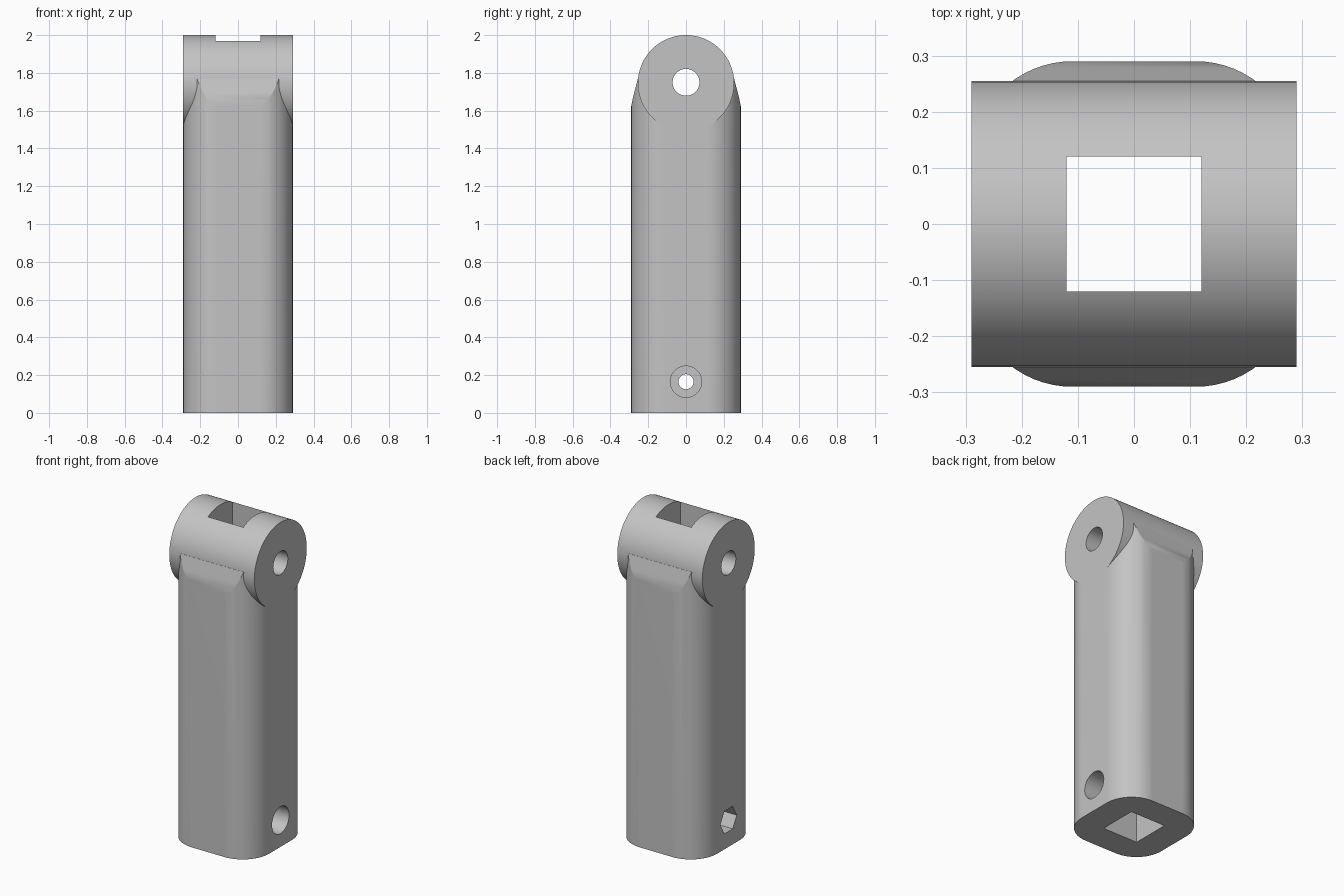
import bpy
import bmesh
from math import cos, sin, pi, radians
from mathutils import Vector

cube = bpy.data.objects.get("Cube")
if cube:
    bpy.data.objects.remove(cube, do_unlink=True)

HALF = 0.29          # half width of the shaft
PIVOT_Z = 1.745      # height of the head axis
HEAD_R = 0.255
SCREW_Z = 0.165      # height of the lower screw

grey = bpy.data.materials.new("plain_grey")
grey.use_nodes = True
colour = (0.55, 0.55, 0.55, 1)
grey.diffuse_color = colour
grey.node_tree.nodes["Principled BSDF"].inputs["Base Color"].default_value = colour


def prism(name, points, axis, low, high):
    """Extrude a 2D outline along x (outline is y, z) or z (outline is x, y)."""
    place = (lambda p, t: (t, p[0], p[1])) if axis == "x" else (lambda p, t: (p[0], p[1], t))
    bm = bmesh.new()
    face = bm.faces.new([bm.verts.new(place(p, low)) for p in points])
    new = bmesh.ops.extrude_face_region(bm, geom=[face])["geom"]
    bmesh.ops.translate(bm, verts=[v for v in new if isinstance(v, bmesh.types.BMVert)],
                        vec=Vector(place((0, 0), high - low)))
    bmesh.ops.recalc_face_normals(bm, faces=bm.faces[:])
    mesh = bpy.data.meshes.new(name)
    bm.to_mesh(mesh)
    bm.free()
    mesh.materials.append(grey)
    obj = bpy.data.objects.new(name, mesh)
    bpy.context.collection.objects.link(obj)
    return obj


def circle(r, cz, n=64):
    return [(r * cos(2 * pi * i / n), cz + r * sin(2 * pi * i / n)) for i in range(n)]


def rounded_square(half, r, steps=16):
    c = half - r
    pts = []
    for k, (sx, sy) in enumerate([(1, 1), (-1, 1), (-1, -1), (1, -1)]):
        for i in range(steps + 1):
            a = pi / 2 * (k + i / steps)
            pts.append((sx * c + r * cos(a), sy * c + r * sin(a)))
    return pts


def combine(target, tool, operation):
    bpy.context.view_layer.objects.active = target
    mod = target.modifiers.new(tool.name, "BOOLEAN")
    mod.operation, mod.solver, mod.object = operation, "EXACT", tool
    bpy.ops.object.modifier_apply(modifier=mod.name)
    bpy.data.objects.remove(tool, do_unlink=True)


# Rounded square shaft
shaft = prism("hinge_post", rounded_square(HALF, 0.18), "z", 0, 1.77)

# Sloping shoulders at the front and back of the shaft top
side = [(0.295, -0.1), (0.295, 1.60), (0.284, 1.655), (0.273, 1.70), (0.252, 1.78)]
outline = side + [(-y, z) for y, z in reversed(side)]
combine(shaft, prism("shoulder_shape", outline, "x", -0.5, 0.5), "INTERSECT")

# Round head lying across the top
combine(shaft, prism("head", circle(HEAD_R, PIVOT_Z, 96), "x", -HALF, HALF), "UNION")

# Square channel through the full height
s = 0.12
combine(shaft, prism("channel", [(s, s), (-s, s), (-s, -s), (s, -s)], "z", -0.2, 2.2), "DIFFERENCE")

# Pivot hole, screw hole, round screw recess and hexagonal nut recess
for name, points, low, high in [
    ("pivot_hole", circle(0.071, 1.75), -0.5, 0.5),
    ("screw_hole", circle(0.04, SCREW_Z, 32), -0.5, 0.5),
    ("screw_recess", circle(0.083, SCREW_Z, 48), 0.18, 0.5),
    ("nut_recess", circle(0.08, SCREW_Z, 6), -0.5, -0.18),
]:
    combine(shaft, prism(name, points, "x", low, high), "DIFFERENCE")

# Smooth curves, crisp edges
bpy.ops.object.select_all(action="DESELECT")
shaft.select_set(True)
bpy.context.view_layer.objects.active = shaft
bpy.ops.object.shade_smooth_by_angle(angle=radians(20))
weighted = shaft.modifiers.new("even_shading", "WEIGHTED_NORMAL")
weighted.keep_sharp = True
